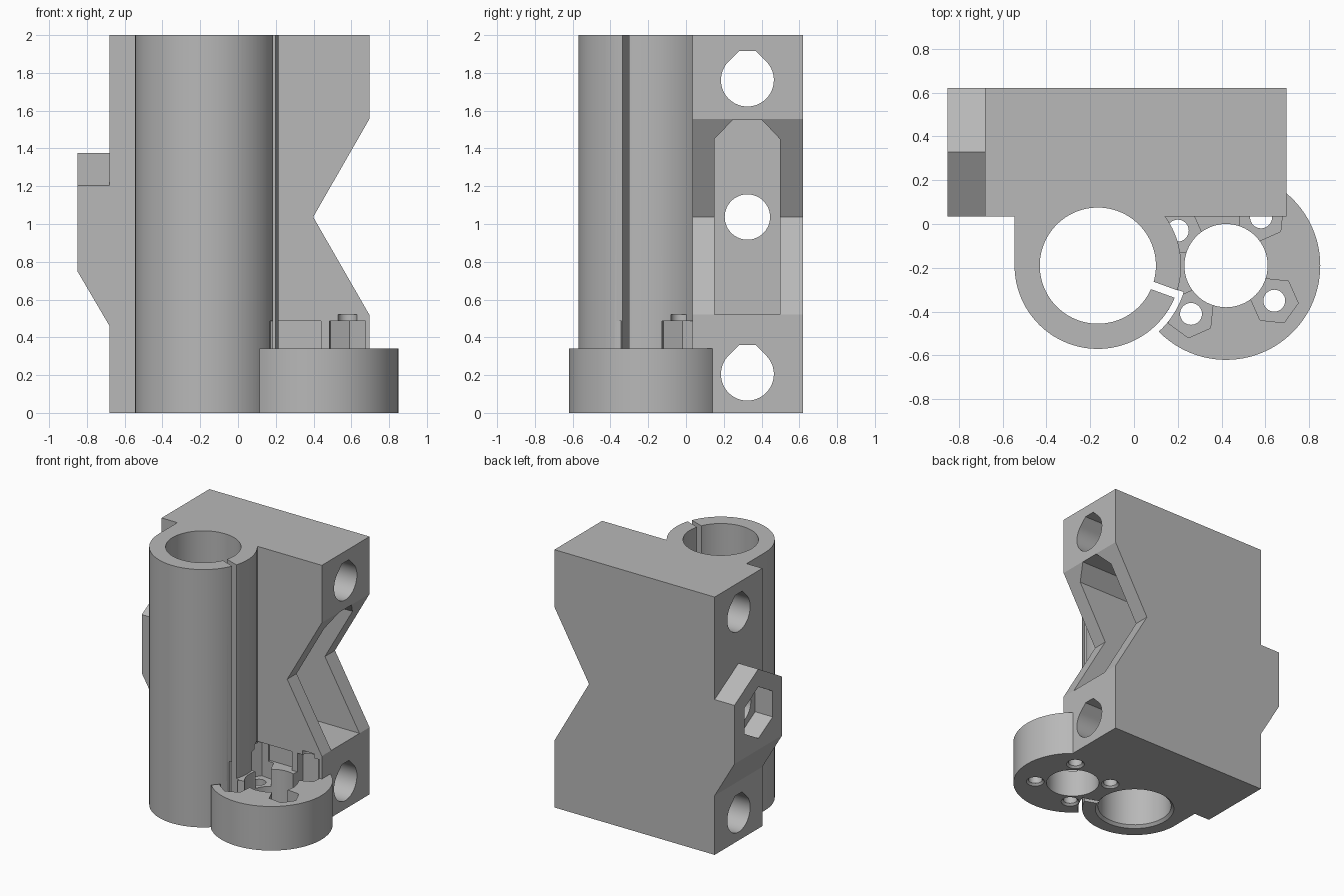
import bpy, bmesh
from math import sin, cos, radians, pi

cube = bpy.data.objects.get("Cube")
if cube:
    bpy.data.objects.remove(cube)

grey = bpy.data.materials.new("plain_grey")
grey.use_nodes = True
COLOUR = (0.48, 0.48, 0.48, 1)
grey.diffuse_color = COLOUR
for node in grey.node_tree.nodes:
    if node.type == 'BSDF_PRINCIPLED':
        node.inputs["Base Color"].default_value = COLOUR

TUBE = (-0.165, -0.19)
FLANGE = (0.42, -0.19)
ROD_Y = 0.325


def arc(c, r, start=0, end=360, n=64):
    """Points on an arc in degrees; a full turn leaves out the repeated end."""
    full = end - start == 360
    steps = n if full else n - 1
    return [(c[0] + r * cos(radians(start + (end - start) * i / steps)),
             c[1] + r * sin(radians(start + (end - start) * i / steps))) for i in range(n)]


def rect(a0, b0, a1, b1):
    return [(a0, b0), (a1, b0), (a1, b1), (a0, b1)]


def place(axis, p, h):
    return {'x': (h, p[0], p[1]), 'y': (p[0], h, p[1]), 'z': (p[0], p[1], h)}[axis]


def loft(name, axis, bottom, top, lo, hi):
    bm = bmesh.new()
    a = [bm.verts.new(place(axis, p, lo)) for p in bottom]
    b = [bm.verts.new(place(axis, p, hi)) for p in top]
    bm.faces.new(a)
    bm.faces.new(b)
    n = len(a)
    for i in range(n):
        j = (i + 1) % n
        bm.faces.new((a[i], a[j], b[j], b[i]))
    bmesh.ops.recalc_face_normals(bm, faces=bm.faces)
    mesh = bpy.data.meshes.new(name)
    bm.to_mesh(mesh)
    bm.free()
    mesh.materials.append(grey)
    ob = bpy.data.objects.new(name, mesh)
    bpy.context.scene.collection.objects.link(ob)
    return ob


def prism(name, axis, pts, lo, hi):
    return loft(name, axis, pts, pts, lo, hi)


def combine(body, other, operation):
    mod = body.modifiers.new(operation, 'BOOLEAN')
    mod.operation = operation
    mod.solver = 'EXACT'
    mod.object = other
    bpy.context.view_layer.update()
    bpy.context.view_layer.objects.active = body
    bpy.ops.object.modifier_apply(modifier=mod.name)
    bpy.data.objects.remove(other)


def add(*args):
    combine(body, prism("joined_part", *args), 'UNION')


def cut(*args):
    combine(body, prism("cutter", *args), 'DIFFERENCE')


def countersink(c, r, size):
    combine(body, loft("cutter", 'z', arc(c, r + 2 * size), arc(c, r), -size, size), 'DIFFERENCE')


# Main block with the V notch in its side
body = prism("carriage_end", 'y',
             [(-0.68, 0), (0.695, 0), (0.695, 0.52), (0.398, 1.037),
              (0.695, 1.555), (0.695, 2), (-0.68, 2)], 0.035, 0.62)

# Bearing tube, straight on its outer side
tube_left = TUBE[0] - 0.38
add('z', arc(TUBE, 0.38, 180, 360, 48) + arc(TUBE, 0.38, 0, 50, 16)[1:]
    + [(0.05, 0.2), (tube_left, 0.2)], 0, 2)

# Round nut flange
add('z', arc(FLANGE, 0.43, n=96), 0, 0.342)

# Side boss with pitched top and sloping underside
boss = prism("boss", 'x', [(0.035, 0.4), (0.62, 0.4), (0.62, 1.205),
                           (0.3275, 1.375), (0.035, 1.205)], -0.85, -0.6)
slope = prism("cutter", 'y', [(-0.68, 0.46), (-0.9, 0.835), (-0.9, 0.2), (-0.5, 0.2), (-0.5, 0.46)], 0, 0.7)
combine(boss, slope, 'DIFFERENCE')
combine(body, boss, 'UNION')

# Bearing bore, clamping slit and the gap beside the flange
cut('z', arc(TUBE, 0.265, n=96), -0.1, 2.1)
countersink(TUBE, 0.265, 0.02)
ca, sa = cos(radians(-20)), sin(radians(-20))
cut('z', [(TUBE[0] + u * ca - v * sa, TUBE[1] + u * sa + v * ca)
          for u, v in rect(0.2, -0.018, 0.4, 0.018)], -0.1, 2.1)
cut('z', arc(TUBE, 0.41, -85, -17, 24) + arc(TUBE, 0.38, -17, -85, 24), -0.1, 2.1)

# Flange bore, screw holes and hexagonal nut traps
cut('z', arc(FLANGE, 0.19), -0.1, 0.36)
for k in range(4):
    angle = -36 + 90 * k
    c = (FLANGE[0] + 0.272 * cos(radians(angle)), FLANGE[1] + 0.272 * sin(radians(angle)))
    cut('z', arc(c, 0.05, n=32), -0.1, 0.52)
    countersink(c, 0.05, 0.015)
    cut('z', arc(c, 0.11, angle + 30, angle + 390, 6), 0.21, 0.487)
cut('z', rect(0.215, -0.01, 0.44, 0.08), 0.342, 0.487)

# Rod holes with flattened teardrop tops
for z in (0.205, 1.762):
    cut('x', arc((ROD_Y, z), 0.14, 135, 405, 48)
        + [(ROD_Y + 0.043, z + 0.155), (ROD_Y - 0.043, z + 0.155)], -1, 1)

# Belt pocket with chamfered roof
cut('x', [(0.15, 0.52), (0.497, 0.52), (0.497, 1.45), (0.4, 1.553),
          (0.25, 1.553), (0.15, 1.45)], -0.6, 1)

# Tensioner hole and its nut recess
cut('x', arc((ROD_Y, 1.037), 0.12), -1, 0)
cut('x', arc((ROD_Y, 1.037), 0.2, 30, 390, 6), -1, -0.7)

# Smooth round walls, sharp edges
bpy.ops.object.select_all(action='DESELECT')
body.select_set(True)
bpy.context.view_layer.objects.active = body
bpy.ops.object.shade_smooth_by_angle(angle=pi / 7)
